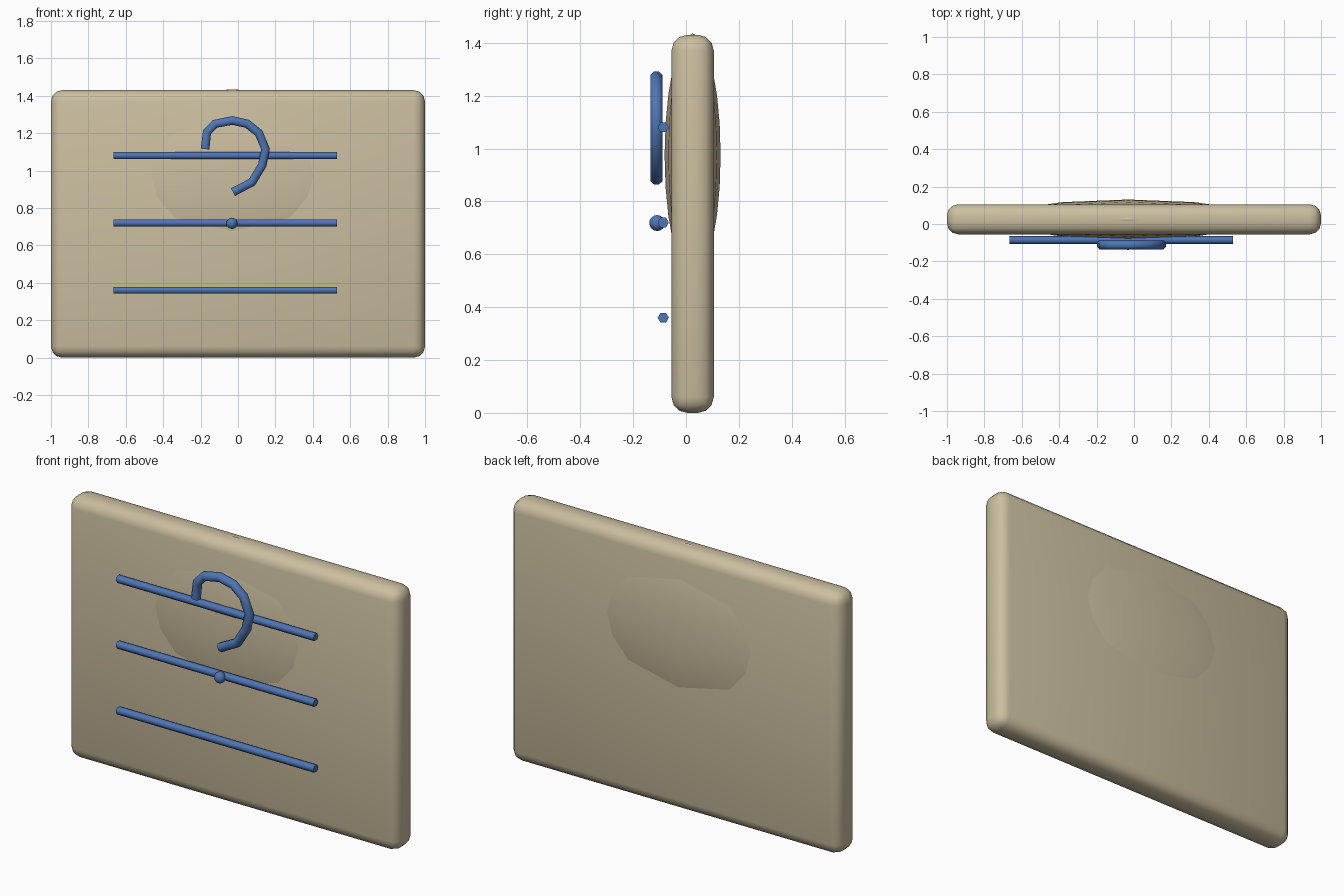
import bpy, math
from mathutils import Vector

if "Cube" in bpy.data.objects:
    bpy.data.objects.remove(bpy.data.objects["Cube"])


def material(name, rgb):
    m = bpy.data.materials.new(name)
    m.diffuse_color = (*rgb, 1)
    m.use_nodes = True
    m.node_tree.nodes["Principled BSDF"].inputs["Base Color"].default_value = m.diffuse_color
    return m


beige = material("beige", (0.60, 0.52, 0.35))
blue = material("blue", (0.075, 0.18, 0.46))


def finish(name, mat, angle):
    ob = bpy.context.object
    ob.name = name
    ob.data.materials.append(mat)
    bpy.ops.object.shade_smooth_by_angle(angle=math.radians(angle))
    return ob


# Rounded slab
bpy.ops.mesh.primitive_cube_add(size=1, location=(0, 0.025, 0.715))
slab = bpy.context.object
slab.scale = (2, 0.16, 1.43)
bpy.ops.object.transform_apply(location=False, rotation=False, scale=True)
bevel = slab.modifiers.new("rounded_edges", 'BEVEL')
bevel.width = 0.06
bevel.segments = 3
bpy.ops.object.modifier_apply(modifier="rounded_edges")
finish("slab", beige, 40)

# Flattened ellipsoid swelling out of both faces
bpy.ops.mesh.primitive_uv_sphere_add(segments=12, ring_count=12, radius=1,
                                     location=(-0.03, 0.025, 0.975))
bpy.context.object.scale = (0.71, 0.106, 0.46)
finish("bulge", beige, 60)

# Three horizontal hexagonal rods
for i, z in enumerate((0.36, 0.72, 1.08)):
    bpy.ops.mesh.primitive_cylinder_add(vertices=6, radius=0.021, depth=1.195,
                                        location=(-0.0675, -0.086, z),
                                        rotation=(0, math.pi / 2, math.pi))
    rod = bpy.context.object
    rod.rotation_euler = (0, math.pi / 2, 0)
    # corners of the hexagon point forward and back
    finish(f"rod_{i + 1}", blue, 62)

# Hook bent from an eight sided tube
path = [(-0.176, 1.115), (-0.166, 1.205), (-0.123, 1.25), (-0.03, 1.268),
        (0.05, 1.25), (0.112, 1.2), (0.147, 1.115), (0.13, 1.03),
        (0.075, 0.938), (-0.027, 0.885)]
points = [Vector((x, -0.112, z)) for x, z in path]
verts, faces, n = [], [], 8
for i, p in enumerate(points):
    before = (p - points[max(i - 1, 0)]).normalized()
    after = (points[min(i + 1, len(points) - 1)] - p).normalized()
    side = (before + after).normalized().cross(Vector((0, 1, 0)))
    for k in range(n):
        a = 2 * math.pi * (k + 0.5) / n
        verts.append(p + side * 0.025 * math.cos(a)
                     + Vector((0, 0.025 * math.sin(a), 0)))
for i in range(len(points) - 1):
    for k in range(n):
        a, b = i * n + k, i * n + (k + 1) % n
        faces.append((a, b, b + n, a + n))
last = (len(points) - 1) * n
faces += [tuple(reversed(range(n))), tuple(range(last, last + n))]
mesh = bpy.data.meshes.new("hook")
mesh.from_pydata(verts, [], faces)
hook = bpy.data.objects.new("hook", mesh)
bpy.context.collection.objects.link(hook)
bpy.ops.object.select_all(action='DESELECT')
hook.select_set(True)
bpy.context.view_layer.objects.active = hook
bpy.ops.object.mode_set(mode='EDIT')
bpy.ops.mesh.select_all(action='SELECT')
bpy.ops.mesh.normals_make_consistent(inside=False)
bpy.ops.object.mode_set(mode='OBJECT')
finish("hook", blue, 60)

# Dot below the hook
bpy.ops.mesh.primitive_uv_sphere_add(segments=12, ring_count=8, radius=0.03,
                                     location=(-0.033, -0.109, 0.718))
finish("dot", blue, 60)
